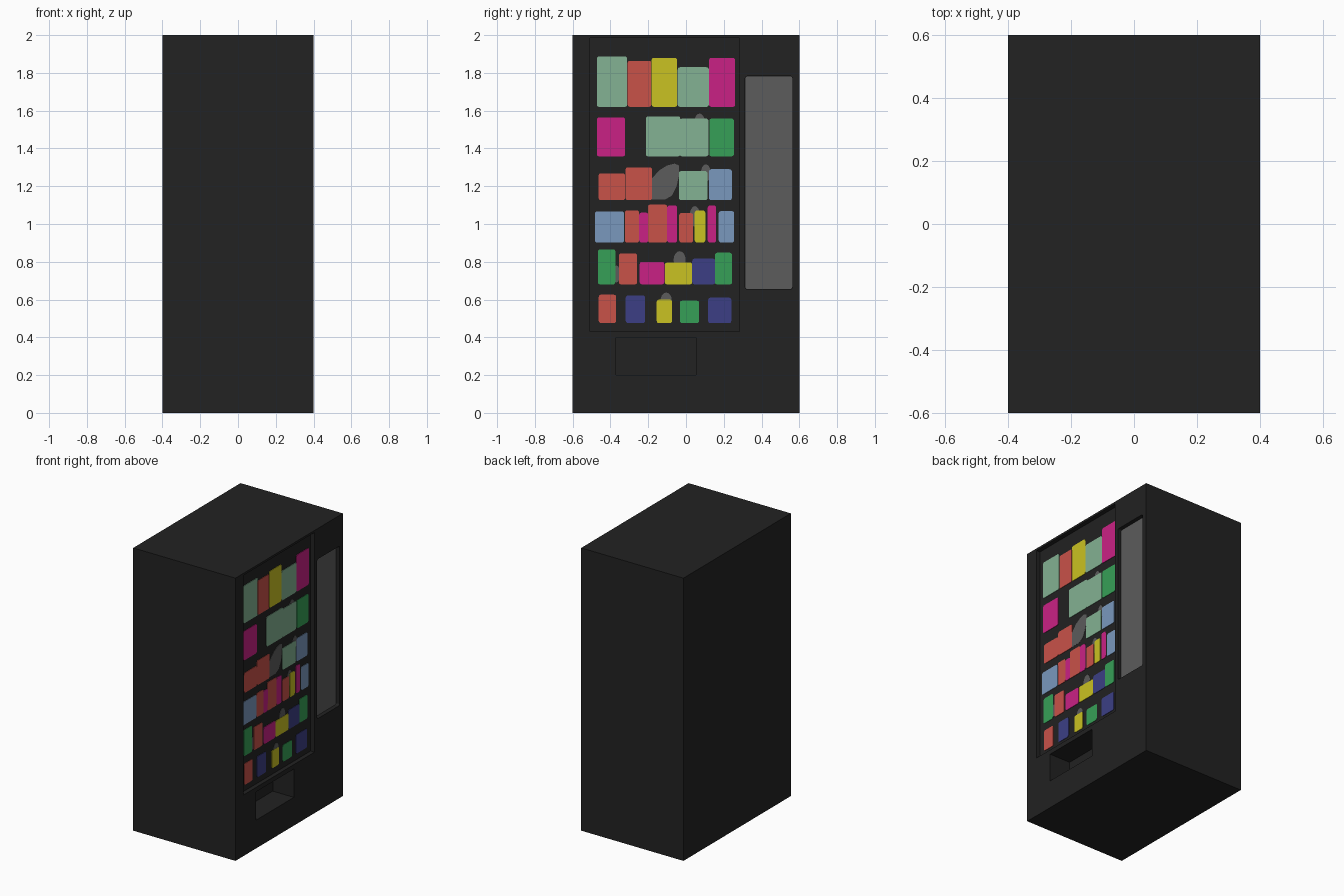
import bpy, bmesh, math

if "Cube" in bpy.data.objects:
    bpy.data.objects.remove(bpy.data.objects["Cube"])

def lin(c):
    c /= 255
    return c / 12.92 if c < 0.04045 else ((c + 0.055) / 1.055) ** 2.4

def material(name, r, g, b):
    m = bpy.data.materials.new(name)
    m.diffuse_color = (lin(r), lin(g), lin(b), 1)
    m.use_nodes = True
    m.node_tree.nodes["Principled BSDF"].inputs["Base Color"].default_value = m.diffuse_color
    return m

MATS = {
    'K': material("charcoal", 34, 34, 34), 'a': material("grey", 92, 92, 92),
    's': material("sage", 131, 178, 147), 'c': material("coral", 201, 82, 73),
    'y': material("yellow", 202, 194, 34), 'm': material("magenta", 202, 33, 133),
    'g': material("green", 54, 160, 87), 'b': material("light blue", 122, 153, 190),
    'i': material("indigo", 60, 63, 133),
}

def new_object(name, bm, mat):
    bmesh.ops.recalc_face_normals(bm, faces=bm.faces)
    me = bpy.data.meshes.new(name)
    bm.to_mesh(me)
    bm.free()
    me.materials.append(MATS[mat])
    ob = bpy.data.objects.new(name, me)
    bpy.context.collection.objects.link(ob)
    return ob

def box(name, x, y, z, mat='K'):
    bm = bmesh.new()
    bmesh.ops.create_cube(bm, size=1)
    for v in bm.verts:
        v.co = [(lo + hi) / 2 + c * (hi - lo) for c, (lo, hi) in zip(v.co, (x, y, z))]
    return new_object(name, bm, mat)

def plate(name, outline, x0, x1, mat):
    """Flat plate facing +x, from a (y, z) outline."""
    bm = bmesh.new()
    face = bm.faces.new([bm.verts.new((x0, y, z)) for y, z in outline])
    ext = bmesh.ops.extrude_face_region(bm, geom=[face])
    for v in ext['geom']:
        if isinstance(v, bmesh.types.BMVert):
            v.co.x = x1
    return new_object(name, bm, mat)

def rounded(y0, y1, z0, z1, r):
    pts = []
    for k, (cy, cz) in enumerate([(y1 - r, z1 - r), (y0 + r, z1 - r),
                                  (y0 + r, z0 + r), (y1 - r, z0 + r)]):
        for j in range(4):
            a = math.pi / 2 * (k + j / 3)
            pts.append((cy + r * math.cos(a), cz + r * math.sin(a)))
    return pts

def ellipse(cy, cz, ry, rz):
    return [(cy + ry * math.cos(a), cz + rz * math.sin(a))
            for a in (math.tau * k / 16 for k in range(16))]

# Cabinet with display, keypad and delivery recesses cut in the +x side
BACK = 0.37
cabinet = box("cabinet", (-0.4, 0.4), (-0.6, 0.6), (0, 2))
for name, depth, y, z in [
        ("display", 0.03, (-0.508, 0.283), (0.432, 1.985)),
        ("delivery", 0.165, (-0.37, 0.053), (0.2, 0.4))]:
    cutter = box(name + "_cutter", (0.4 - depth, 0.5), y, z)
    cutter.hide_render = True
    cutter.hide_set(True)
    mod = cabinet.modifiers.new(name, 'BOOLEAN')
    mod.operation, mod.solver, mod.object = 'DIFFERENCE', 'EXACT', cutter
panel_cut = plate("panel_cutter", rounded(0.313, 0.564, 0.655, 1.783, 0.012), BACK, 0.5, 'K')
panel_cut.hide_render = True
panel_cut.hide_set(True)
mod = cabinet.modifiers.new("panel", 'BOOLEAN')
mod.operation, mod.solver, mod.object = 'DIFFERENCE', 'EXACT', panel_cut

# Grey control panel at the bottom of its recess
plate("control_panel", rounded(0.314, 0.563, 0.656, 1.782, 0.012), BACK - 0.002, BACK + 0.003, 'a')

# Products, row by row: shelf height, then (colour, left, right, top)
ROWS = [
    (1.62, [('s', -.472, -.312, 1.887), ('c', -.309, -.184, 1.864), ('y', -.182, -.047, 1.88),
            ('s', -.044, .121, 1.83), ('m', .122, .26, 1.88)]),
    (1.358, [('m', -.472, -.322, 1.565), ('s', -.213, -.03, 1.57), ('s', -.034, .119, 1.558),
             ('g', .124, .254, 1.558)]),
    (1.126, [('c', -.463, -.322, 1.268), ('c', -.32, -.18, 1.3), ('s', -.038, .114, 1.28),
             ('b', .121, .243, 1.29)]),
    (.902, [('b', -.483, -.327, 1.066), ('c', -.324, -.248, 1.072), ('m', -.248, -.2, 1.06),
            ('c', -.202, -.1, 1.103), ('m', -.1, -.047, 1.098), ('c', -.036, .038, 1.058),
            ('y', .046, .102, 1.072), ('m', .115, .16, 1.098), ('b', .173, .255, 1.068)]),
    (.68, [('g', -.467, -.374, .866), ('c', -.356, -.259, .844), ('m', -.245, -.115, .8),
           ('y', -.112, .033, .796), ('i', .033, .154, .817), ('g', .153, .244, .848)]),
    (.475, [('c', -.462, -.37, .626), ('i', -.319, -.217, .622), ('y', -.155, -.074, .6),
            ('g', -.033, .07, .594), ('i', .117, .24, .61)]),
]
for r, (base, items) in enumerate(ROWS):
    for n, (col, y0, y1, top) in enumerate(items):
        plate(f"product_{r + 1}_{n + 1}", rounded(y0, y1, base, top, 0.012),
              BACK - 0.002, BACK + 0.003, col)

# Grey shapes peeking out behind the products
for n, (cy, cz, ry, rz) in enumerate([
        (.072, 1.54, .028, .045), (.105, 1.27, .026, .046), (.047, 1.04, .028, .055),
        (-.368, .735, .02, .045), (-.034, .81, .032, .046), (-.105, .595, .03, .042)]):
    plate(f"back_item_{n + 1}", ellipse(cy, cz, ry, rz), BACK - 0.002, BACK + 0.0015, 'a')
plate("leaf_bag", [(-.182, 1.13), (-.11, 1.13), (-.075, 1.15), (-.05, 1.2), (-.038, 1.25),
                   (-.038, 1.31), (-.06, 1.32), (-.1, 1.31), (-.14, 1.285), (-.182, 1.24)],
      BACK - 0.002, BACK + 0.0015, 'a')
